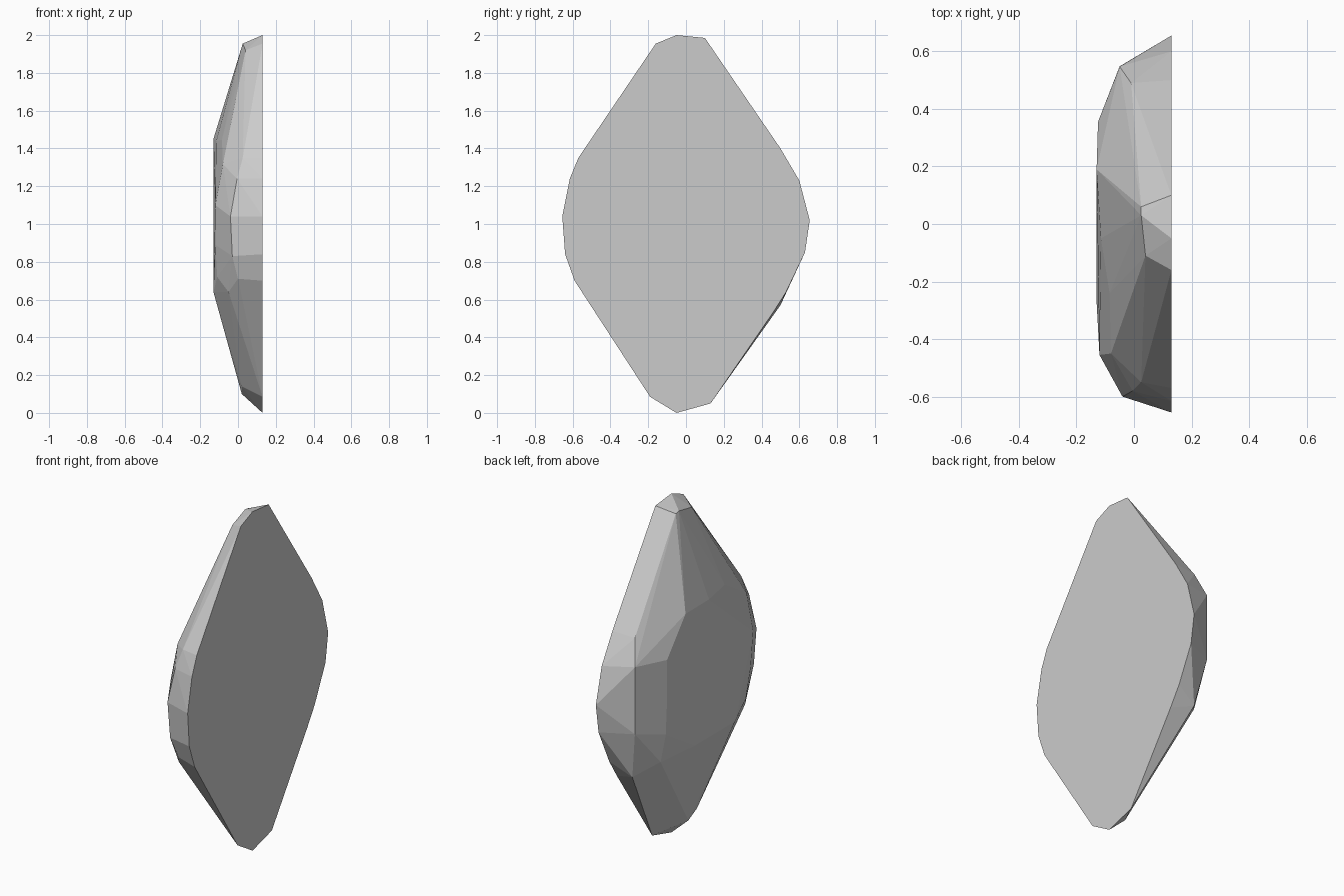
import bpy
import bmesh

if "Cube" in bpy.data.objects:
    bpy.data.objects.remove(bpy.data.objects["Cube"])

# Flat back outline as (y, z) on one plane
BACK_X = 0.13
outline = [(-.05, 2), (.1, 1.985), (.5, 1.4), (.6, 1.23), (.655, 1.02), (.63, .85),
           (.53, .64), (.46, .53), (.13, .05), (-.05, 0), (-.19, .085), (-.59, .7),
           (-.64, .84), (-.655, 1.04), (-.615, 1.24), (-.57, 1.35), (-.16, 1.955)]

# Shoulder ring between the outline and the crown
shoulder = [(.025, .06, 1.95), (.025, .03, 1.955), (.04, -.11, 1.92),
            (-.01, .49, 1.39), (-.05, .547, 1.25), (-.05, .55, 1.04), (-.05, .548, .855),
            (0, .5, .57), (.02, -.05, .1), (.02, -.13, .14), (0, -.555, .71),
            (-.03, -.59, .83), (-.04, -.6, 1.04), (-.005, -.58, 1.24), (.025, -.55, 1.35)]

# Nearly flat crown
crown = [(-.125, .355, 1.24), (-.125, .355, 1), (-.12, .36, .8), (-.1, .38, .64),
         (-.13, .19, 1.45), (-.115, -.05, 1.44), (-.085, -.24, 1.446), (-.08, -.45, 1.316),
         (-.12, -.455, 1.1), (-.12, -.43, .89), (-.11, -.4, .72), (-.13, -.27, .64),
         (-.13, .1, .64), (-.05, -.48, .64)]

# Faceted stone wrapped around the rings
bm = bmesh.new()
for co in [(BACK_X, y, z) for y, z in outline] + shoulder + crown:
    bm.verts.new(co)
hull = bmesh.ops.convex_hull(bm, input=bm.verts)
loose = {g for g in hull["geom_interior"] + hull["geom_unused"]
         if isinstance(g, bmesh.types.BMVert)}
bmesh.ops.delete(bm, geom=list(loose), context="VERTS")
bmesh.ops.dissolve_limit(bm, angle_limit=0.03, verts=bm.verts, edges=bm.edges)
bmesh.ops.recalc_face_normals(bm, faces=bm.faces)
mesh = bpy.data.meshes.new("faceted_stone")
bm.to_mesh(mesh)
bm.free()
stone = bpy.data.objects.new("faceted_stone", mesh)
bpy.context.collection.objects.link(stone)

# Plain grey stone
grey = bpy.data.materials.new("stone_grey")
grey.use_nodes = True
color = (0.6, 0.6, 0.6, 1)
grey.diffuse_color = color
grey.node_tree.nodes["Principled BSDF"].inputs["Base Color"].default_value = color
mesh.materials.append(grey)
